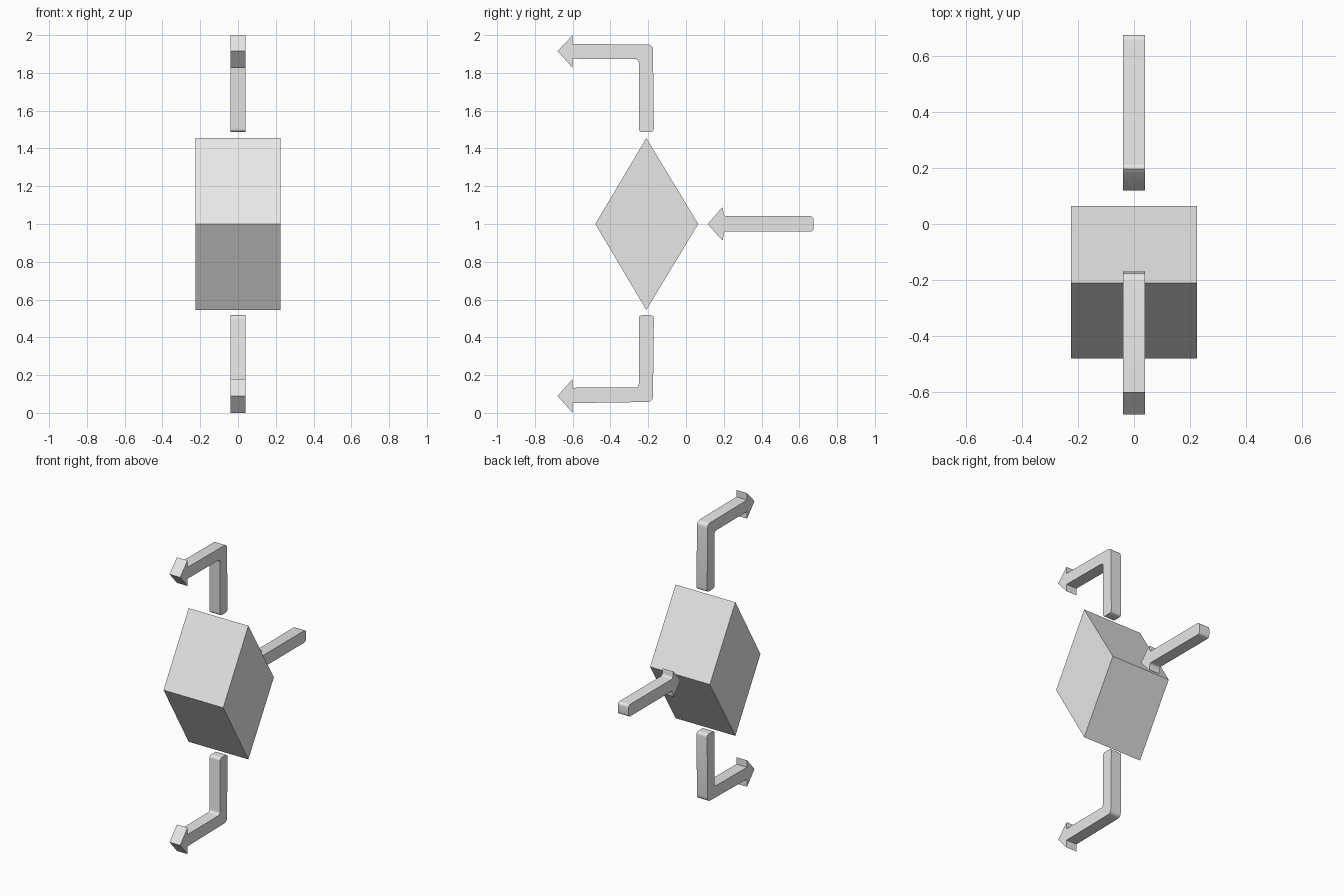
import bpy
import bmesh
from mathutils import Vector

default = bpy.data.objects.get("Cube")
if default:
    bpy.data.objects.remove(default, do_unlink=True)

grey = bpy.data.materials.new("plain grey")
grey.use_nodes = True
colour = (0.8, 0.8, 0.8, 1)
grey.diffuse_color = colour
grey.node_tree.nodes["Principled BSDF"].inputs["Base Color"].default_value = colour


def fillet(points, steps=4):
    """Round each (y, z, radius) corner of a closed profile."""
    out = []
    for i, (y, z, r) in enumerate(points):
        p = Vector((y, z))
        if r == 0:
            out.append(p)
            continue
        a = p + (Vector(points[i - 1][:2]) - p).normalized() * r
        b = p + (Vector(points[(i + 1) % len(points)][:2]) - p).normalized() * r
        for k in range(steps + 1):
            t = k / steps
            out.append(a * (1 - t) ** 2 + p * 2 * t * (1 - t) + b * t * t)
    return out


def extrude(name, points, half_width):
    """Extrude a side profile across x, centred on x = 0."""
    bm = bmesh.new()
    face = bm.faces.new([bm.verts.new((-half_width, p.x, p.y)) for p in fillet(points)])
    side = bmesh.ops.extrude_face_region(bm, geom=[face])["geom"]
    bmesh.ops.translate(bm, vec=(2 * half_width, 0, 0),
                        verts=[v for v in side if isinstance(v, bmesh.types.BMVert)])
    bmesh.ops.recalc_face_normals(bm, faces=bm.faces)
    mesh = bpy.data.meshes.new(name)
    bm.to_mesh(mesh)
    bm.free()
    mesh.materials.append(grey)
    obj = bpy.data.objects.new(name, mesh)
    bpy.context.collection.objects.link(obj)
    bpy.ops.object.select_all(action="DESELECT")
    obj.select_set(True)
    bpy.context.view_layer.objects.active = obj
    bpy.ops.object.shade_smooth_by_angle()
    return obj


# Diamond-shaped block in the centre
extrude("diamond_block", [(-0.48, 1, 0), (-0.21, 0.545, 0), (0.065, 1, 0), (-0.21, 1.455, 0)], 0.225)

# Straight arrow pointing at the back of the block
extrude("back_arrow", [
    (0.115, 1, 0.012), (0.195, 0.91, 0.012), (0.2, 0.96, 0.015), (0.675, 0.96, 0.02),
    (0.675, 1.042, 0.02), (0.2, 1.042, 0.015), (0.195, 1.092, 0.012)], 0.04)

# Bent arrows above and below, both turning to the front
extrude("upper_bent_arrow", [
    (-0.68, 1.915, 0), (-0.6, 1.826, 0), (-0.6, 1.875, 0), (-0.25, 1.873, 0.02),
    (-0.25, 1.487, 0.02), (-0.17, 1.487, 0.02), (-0.175, 1.95, 0.03),
    (-0.6, 1.953, 0), (-0.6, 2, 0)], 0.04)
extrude("lower_bent_arrow", [
    (-0.68, 0.09, 0), (-0.6, 0, 0), (-0.6, 0.052, 0), (-0.175, 0.058, 0.03),
    (-0.17, 0.517, 0.02), (-0.25, 0.517, 0.02), (-0.25, 0.135, 0.02),
    (-0.6, 0.133, 0), (-0.6, 0.18, 0)], 0.04)
